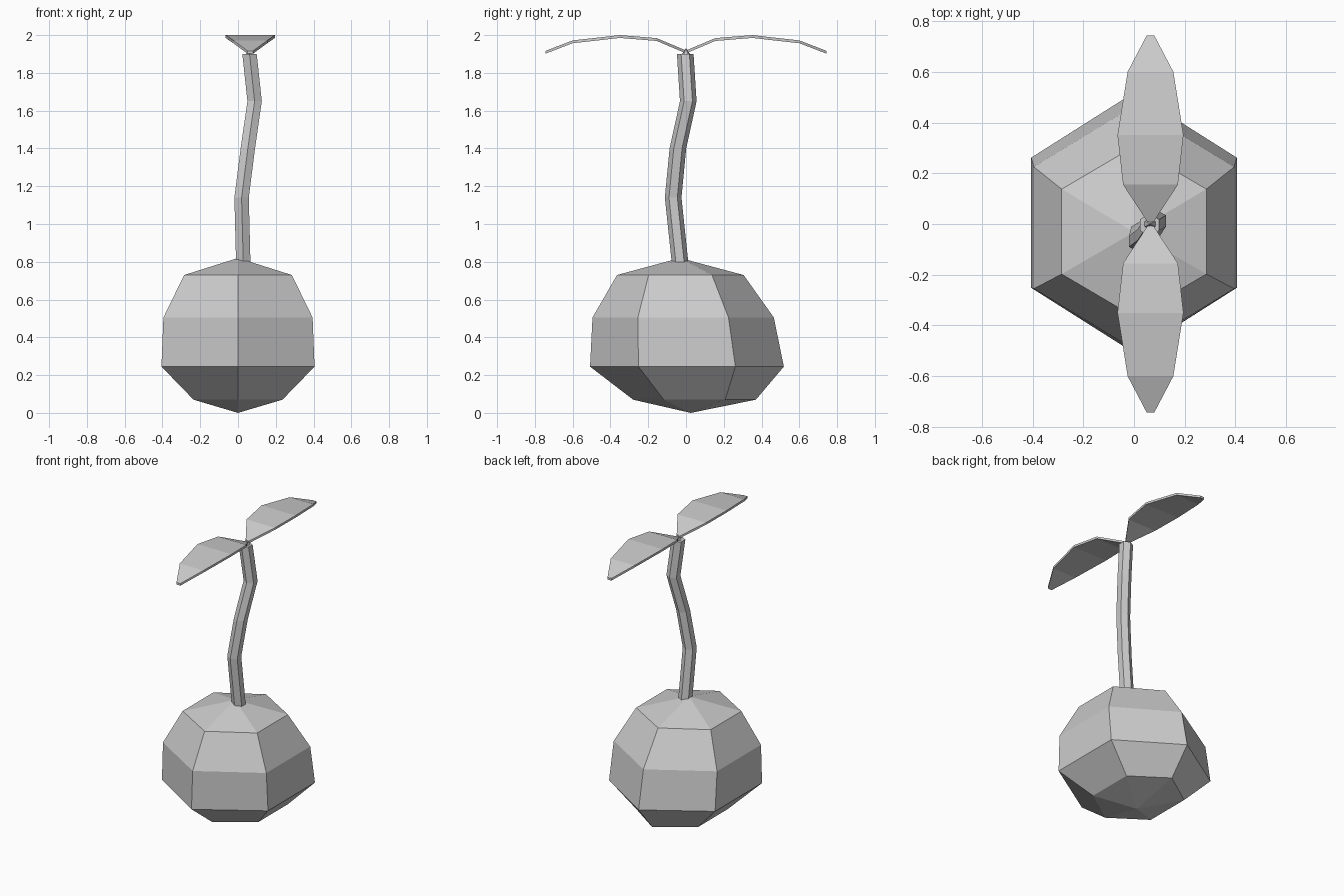
import bpy
from math import cos, sin, pi

if "Cube" in bpy.data.objects:
    bpy.data.objects.remove(bpy.data.objects["Cube"])


def make_object(name, verts, faces):
    mesh = bpy.data.meshes.new(name)
    mesh.from_pydata(verts, [], faces)
    mesh.update()
    obj = bpy.data.objects.new(name, mesh)
    bpy.context.collection.objects.link(obj)
    return obj


def hex_loft(name, rings, bottom, top):
    """Six-sided skin through rings (cx, cy, z, rx, ry), closed by two end points."""
    verts = [(cx + rx * cos(pi / 6 + k * pi / 3), cy + ry * sin(pi / 6 + k * pi / 3), z)
             for cx, cy, z, rx, ry in rings for k in range(6)]
    faces = []
    for r in range(len(rings) - 1):
        for k in range(6):
            a, b = r * 6 + k, r * 6 + (k + 1) % 6
            faces.append((a, b, b + 6, a + 6))
    low, high = len(verts), len(verts) + 1
    last = (len(rings) - 1) * 6
    verts += [bottom, top]
    for k in range(6):
        n = (k + 1) % 6
        faces += [(low, n, k), (high, last + k, last + n)]
    return make_object(name, verts, faces)


# Bulb: slightly leaning, faceted
hex_loft("bulb", [
    (0, 0.045, 0.07, 0.272, 0.325),
    (0, 0.005, 0.245, 0.468, 0.513),
    (0, -0.015, 0.505, 0.456, 0.480),
    (0, -0.030, 0.73, 0.329, 0.335),
], (0, 0.025, 0.0), (0.0, -0.032, 0.82))

# Stem: bent hexagonal tube
R = 0.044
path = [(0.028, -0.031, 0.79), (0.019, -0.068, 1.14), (0.052, -0.043, 1.40),
        (0.088, 0.012, 1.65), (0.061, -0.004, 1.90)]
hex_loft("stem", [(x, y, z, R, R) for x, y, z in path], path[0], path[-1])

# Bud: small point where the leaves meet
hex_loft("bud", [(0.063, 0, 1.895, 0.028, 0.024)], (0.063, 0, 1.895), (0.063, 0, 1.932))

# Leaves: arched blades, mirrored front to back (distance, top height, half width)
blade = [(0.008, 1.922, 0.012), (0.155, 1.984, 0.108), (0.35, 2.0, 0.13),
         (0.60, 1.972, 0.09), (0.743, 1.917, 0.015)]
THICK = 0.015
CX = 0.065
for name, side in (("back_leaf", 1), ("front_leaf", -1)):
    verts, faces = [], []
    for d, z, w in blade:
        verts += [(CX - w, side * d, z), (CX + w, side * d, z),
                  (CX + w, side * d, z - THICK), (CX - w, side * d, z - THICK)]
    for i in range(len(blade) - 1):
        for k in range(4):
            a, b = i * 4 + k, i * 4 + (k + 1) % 4
            faces.append((a, b, b + 4, a + 4))
    end = len(verts) - 4
    faces += [(3, 2, 1, 0), (end, end + 1, end + 2, end + 3)]
    if side > 0:
        faces = [f[::-1] for f in faces]
    leaf = make_object(name, verts, faces)
    # consistent outward normals
    import bmesh
    bm = bmesh.new()
    bm.from_mesh(leaf.data)
    bmesh.ops.recalc_face_normals(bm, faces=bm.faces)
    bm.to_mesh(leaf.data)
    bm.free()
